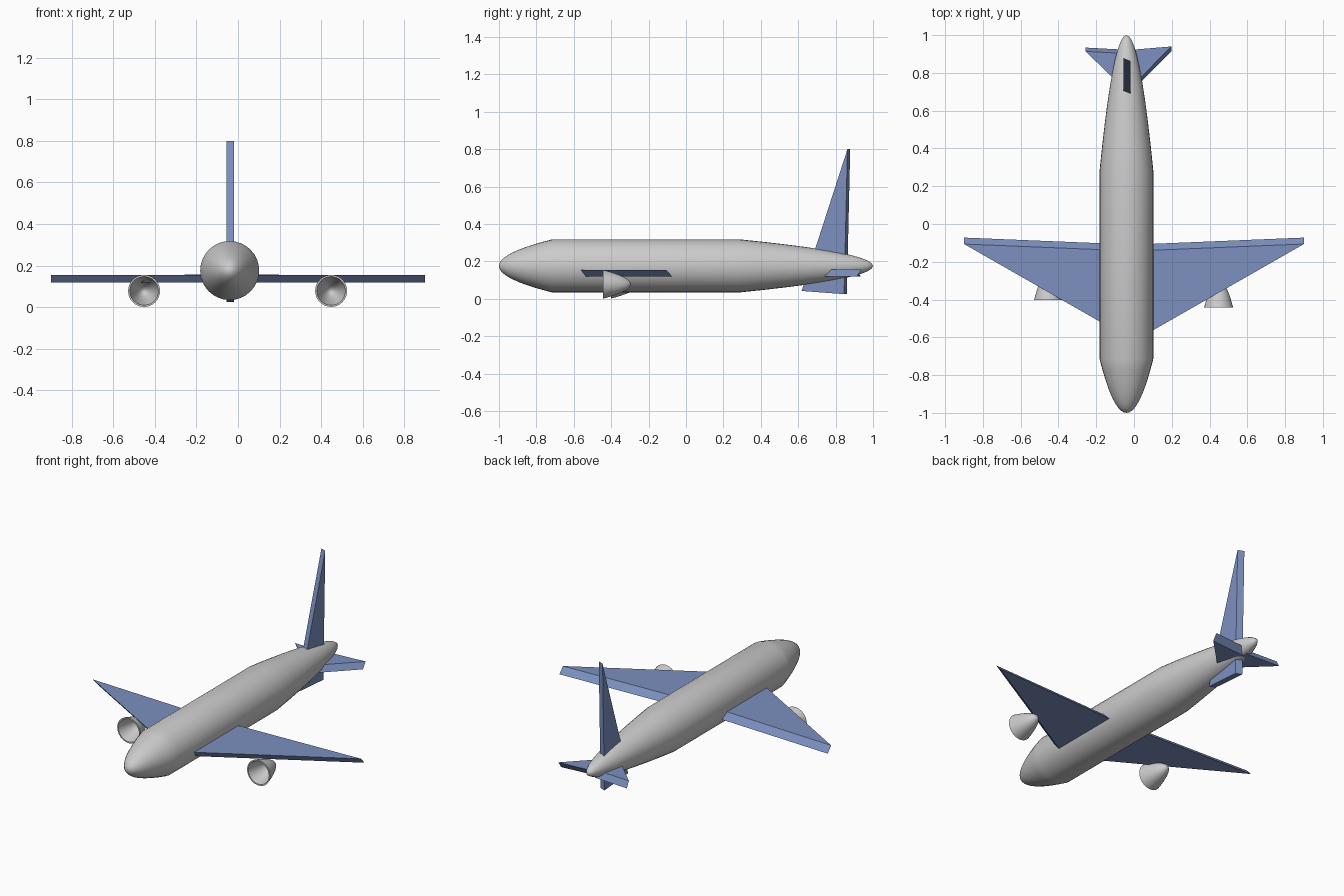
import bpy, bmesh, math
from mathutils import Vector

if "Cube" in bpy.data.objects:
    bpy.data.objects.remove(bpy.data.objects["Cube"])

blue = bpy.data.materials.new("blue_paint")
blue.diffuse_color = (0.2, 0.28, 0.52, 1)
blue.use_nodes = True
blue.node_tree.nodes["Principled BSDF"].inputs["Base Color"].default_value = blue.diffuse_color


def finish(bm, name, mat=None):
    bmesh.ops.remove_doubles(bm, verts=bm.verts, dist=1e-5)
    bmesh.ops.recalc_face_normals(bm, faces=bm.faces)
    mesh = bpy.data.meshes.new(name)
    bm.to_mesh(mesh)
    bm.free()
    obj = bpy.data.objects.new(name, mesh)
    bpy.context.collection.objects.link(obj)
    if mat:
        mesh.materials.append(mat)
    return obj


def lathe(name, profile, centre, sides=32):
    """Revolve (radius, y) points around a y-parallel axis through centre."""
    bm = bmesh.new()
    verts = [bm.verts.new((r, y, 0)) for r, y in profile]
    edges = [bm.edges.new(pair) for pair in zip(verts, verts[1:])]
    bmesh.ops.spin(bm, geom=verts + edges, cent=(0, 0, 0), axis=(0, 1, 0),
                   angle=2 * math.pi, steps=sides, use_merge=True)
    bmesh.ops.translate(bm, verts=bm.verts, vec=centre)
    obj = finish(bm, name)
    bpy.ops.object.select_all(action='DESELECT')
    obj.select_set(True)
    bpy.context.view_layer.objects.active = obj
    bpy.ops.object.shade_smooth_by_angle(angle=math.radians(30))
    return obj


def paraboloid(radius, base, tip, n=10):
    """Profile from the pointed tip out to the wide base."""
    return [(radius * k / n, tip + (base - tip) * (k / n) ** 2) for k in range(n + 1)]


def slab(name, points, shift):
    """Flat polygon extruded along a slanted direction."""
    bm = bmesh.new()
    face = bm.faces.new([bm.verts.new(p) for p in points])
    ext = bmesh.ops.extrude_face_region(bm, geom=[face], use_keep_orig=True)
    moved = [g for g in ext["geom"] if isinstance(g, bmesh.types.BMVert)]
    bmesh.ops.translate(bm, verts=moved, vec=Vector(shift))
    return finish(bm, name, blue)


# Fuselage: pointed nose, straight tube, long tapered tail
R = 0.142
lathe("fuselage", paraboloid(R, -0.715, -1.0) + paraboloid(R, 0.285, 1.0)[::-1],
      (-0.04, 0, 0.176))

# Engine pods: thin shells open to the front
for side, x, rim in (("right", 0.448, -0.443), ("left", -0.452, -0.402)):
    outer = paraboloid(0.077, rim, rim + 0.148)
    inner = paraboloid(0.069, rim, rim + 0.138)
    lathe("engine_" + side, outer + inner[::-1], (x, 0, 0.078))

# Wings, one swept triangle per side
for side, s in (("right", 1), ("left", -1)):
    slab("wing_" + side,
         [(0, -0.62, 0.155), (0.9 * s, -0.106, 0.155), (0, -0.143, 0.155)],
         (0, 0.034, -0.037))

# Tailplanes, slanted in opposite directions
slab("tailplane_right",
     [(-0.04, 0.70, 0.158), (0.198, 0.94, 0.158), (-0.04, 0.92, 0.158)],
     (0, -0.026, -0.038))
slab("tailplane_left",
     [(-0.035, 0.70, 0.158), (-0.257, 0.914, 0.158), (-0.035, 0.902, 0.158)],
     (0, 0.02, -0.038))

# Upright fin running through the tail
slab("tail_fin",
     [(-0.019, 0.863, 0.80), (-0.019, 0.618, 0.042), (-0.019, 0.845, 0.025)],
     (-0.036, 0.015, 0))
